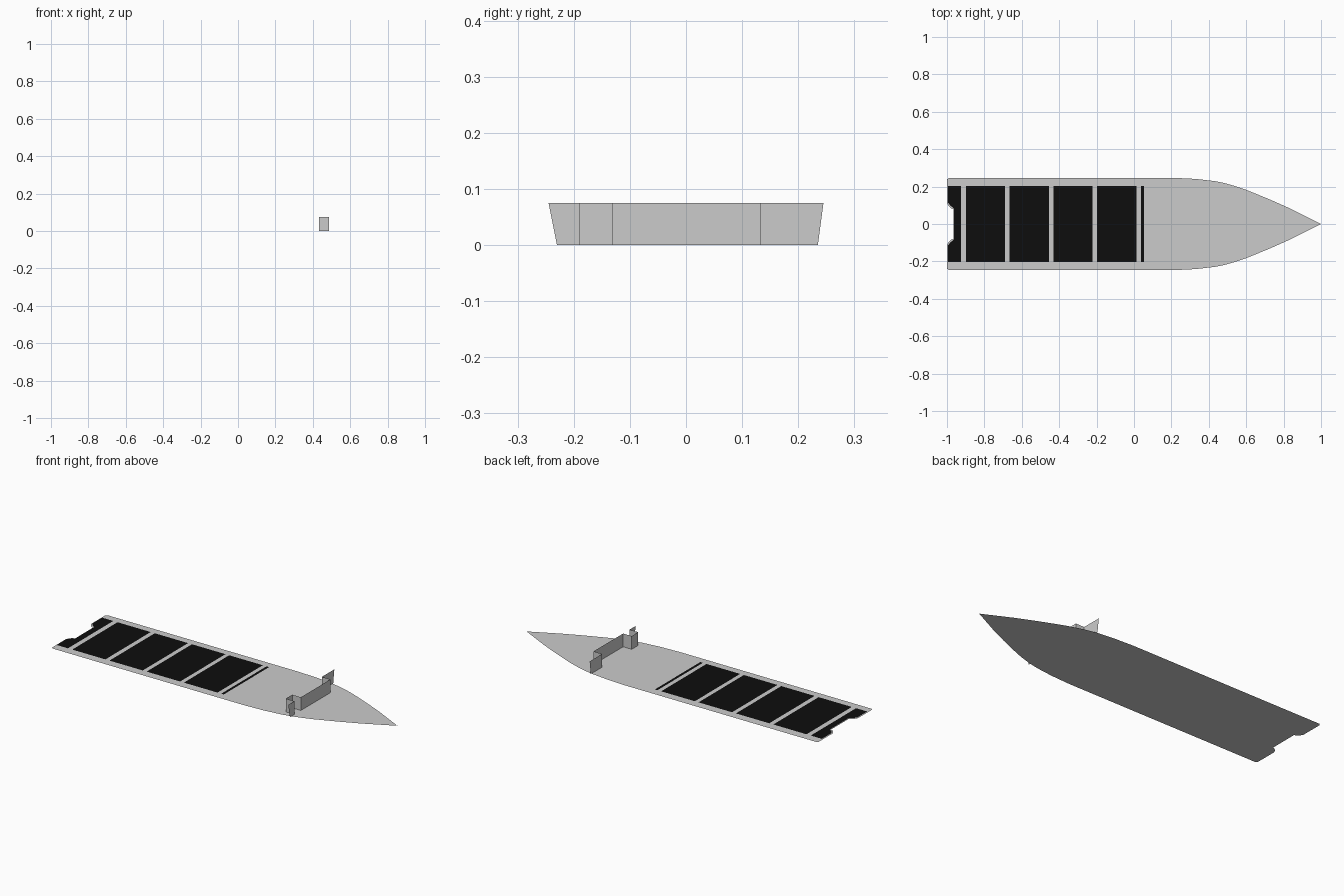
import bpy

if "Cube" in bpy.data.objects:
    bpy.data.objects.remove(bpy.data.objects["Cube"])

DECK_Z, PANEL_Z, WALL_H = 0.0, 0.002, 0.075

black = bpy.data.materials.new("panel_black")
black.diffuse_color = (0.004, 0.004, 0.004, 1)
black.use_nodes = True
black.node_tree.nodes["Principled BSDF"].inputs["Base Color"].default_value = black.diffuse_color


def add_mesh(name, verts, faces, mat=None):
    me = bpy.data.meshes.new(name)
    me.from_pydata(verts, [], faces)
    ob = bpy.data.objects.new(name, me)
    bpy.context.collection.objects.link(ob)
    if mat:
        me.materials.append(mat)
    return ob


def flat_sheet(name, outline, z, mat=None):
    # outline runs counter-clockwise, so the face points up
    return add_mesh(name, [(x, y, z) for x, y in outline],
                    [list(range(len(outline)))], mat)


def mirrored(half):
    # half outline on +y; add the -y side to close a counter-clockwise loop
    return [(x, -y) for x, y in reversed(half) if y > 0] + half


# Deck: pointed bow, notched stern
stern = [(-0.99, 0.247), (-1.0, 0.238), (-1.0, 0.112), (-0.992, 0.098),
         (-0.978, 0.083), (-0.966, 0.081)]
bow = [(1.0, 0), (0.834, 0.083), (0.738, 0.126), (0.663, 0.157),
       (0.594, 0.185), (0.54, 0.203), (0.487, 0.218), (0.433, 0.229),
       (0.33, 0.241), (0.21, 0.247)]
flat_sheet("deck", mirrored(bow + stern), DECK_Z)

# Black stern panel following the notch
flat_sheet("stern_panel", mirrored([(-0.925, 0.203), (-0.995, 0.203),
           (-0.995, 0.116), (-0.982, 0.098), (-0.97, 0.09), (-0.963, 0.083)]),
           PANEL_Z, black)

# Black hatch panels along the deck
spans = [(-0.898 + 0.2335 * i, -0.69 + 0.2345 * i) for i in range(4)]
spans.append((0.037, 0.053))
for i, (x0, x1) in enumerate(spans):
    flat_sheet(f"hatch_panel_{i}", [(x0, -0.203), (x1, -0.203),
               (x1, 0.203), (x0, 0.203)], PANEL_Z, black)

# Stepped upright wall; its outer ends flare outward with height
path = [(0.433, 0.235), (0.433, 0.133), (0.487, 0.133), (0.487, -0.132),
        (0.433, -0.132), (0.433, -0.19), (0.487, -0.19), (0.487, -0.23)]
top = [(0.433, 0.245)] + path[1:-1] + [(0.487, -0.245)]
n = len(path)
verts = [(x, y, DECK_Z) for x, y in path] + [(x, y, WALL_H) for x, y in top]
faces = [(i + 1, i, n + i, n + i + 1) for i in range(n - 1)]
# faces point toward the bow
add_mesh("stepped_wall", verts, [tuple(reversed(f)) for f in faces]).data.flip_normals()
